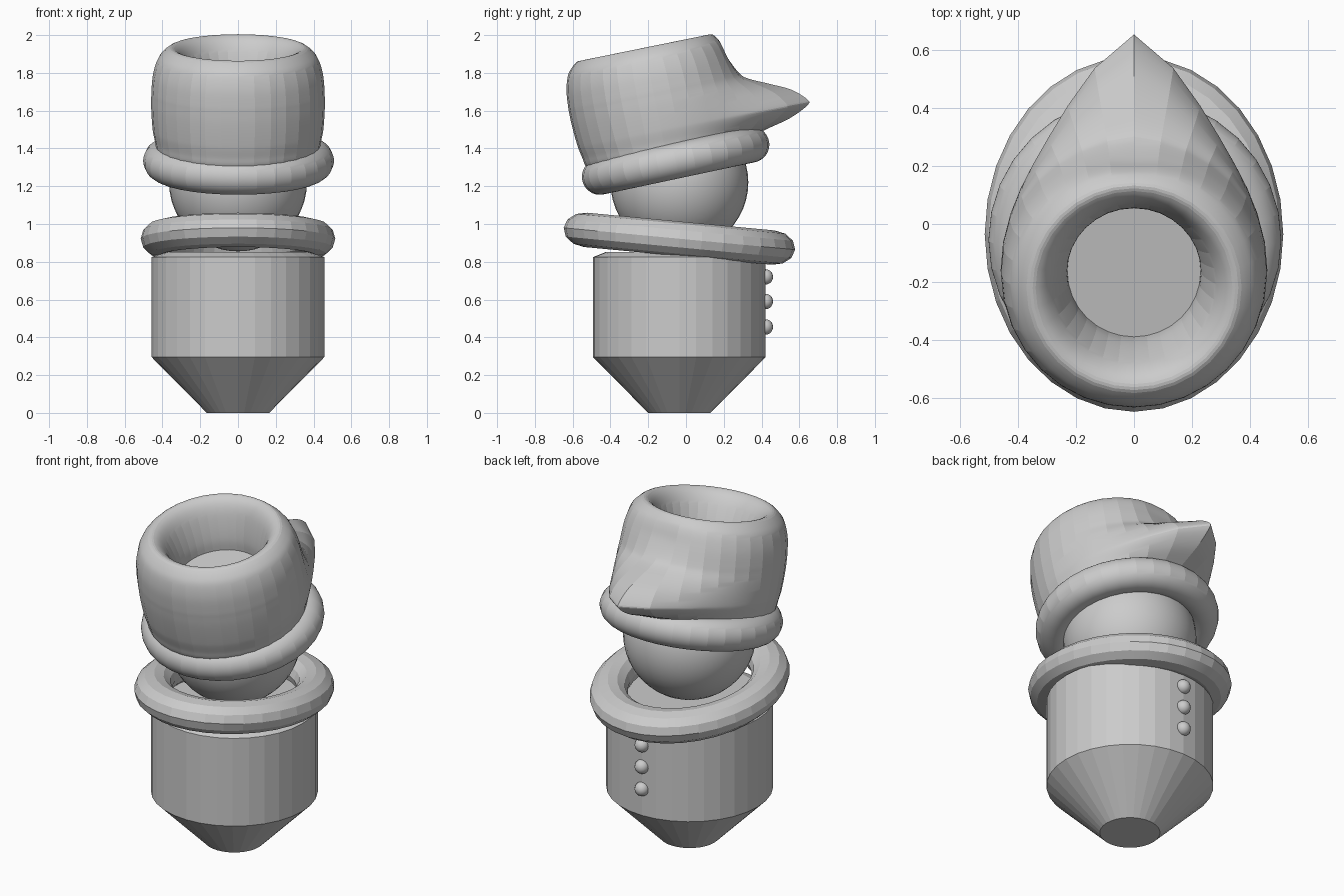
import bpy, bmesh
from math import sin, cos, pi, radians, exp
from mathutils import Vector

if "Cube" in bpy.data.objects:
    bpy.data.objects.remove(bpy.data.objects["Cube"])

SEG = 32


def loft(name, rings, cap_start, cap_end):
    """Skin a list of closed rings of points into one object."""
    bm = bmesh.new()
    rows = [[bm.verts.new(p) for p in ring] for ring in rings]
    n = len(rows[0])
    for a, b in zip(rows, rows[1:]):
        for i in range(n):
            j = (i + 1) % n
            bm.faces.new((a[i], a[j], b[j], b[i]))
    if cap_start:
        bm.faces.new(rows[0][::-1])
    if cap_end:
        bm.faces.new(rows[-1])
    mesh = bpy.data.meshes.new(name)
    bm.to_mesh(mesh)
    bm.free()
    ob = bpy.data.objects.new(name, mesh)
    bpy.context.collection.objects.link(ob)
    return ob


def smooth(ob, angle):
    bpy.ops.object.select_all(action='DESELECT')
    ob.select_set(True)
    bpy.context.view_layer.objects.active = ob
    bpy.ops.object.shade_smooth_by_angle(angle=radians(angle))


def ring(name, loc, tilt, major, minor, minor_seg, scale=(1, 1, 1)):
    bpy.ops.mesh.primitive_torus_add(
        location=loc, rotation=(radians(tilt), 0, 0), major_segments=SEG,
        minor_segments=minor_seg, major_radius=major, minor_radius=minor)
    ob = bpy.context.object
    ob.name = name
    ob.scale = scale
    return ob


def ball(name, loc, r, seg, rows):
    bpy.ops.mesh.primitive_uv_sphere_add(segments=seg, ring_count=rows, radius=r, location=loc)
    ob = bpy.context.object
    ob.name = name
    bpy.ops.object.shade_smooth()
    return ob


def refine(pts, steps):
    """Catmull-Rom refinement of a profile."""
    pts = [Vector(p) for p in pts]
    pad = [pts[0]] + pts + [pts[-1]]
    out = []
    for a, b, c, d in zip(pad, pad[1:], pad[2:], pad[3:]):
        for k in range(steps):
            t = k / steps
            out.append(0.5 * (2 * b + (c - a) * t + (2 * a - 5 * b + 4 * c - d) * t ** 2
                              + (3 * b - a - 3 * c + d) * t ** 3))
    return out + [pts[-1]]


# Body: tapered peg with a slight shoulder
angles = [2 * pi * i / SEG for i in range(SEG)]
body_profile = [(0.165, 0), (0.457, 0.295), (0.457, 0.825), (0.39, 0.852)]
body = loft("body", [[(r * sin(-a), r * cos(a), z) for a in angles]
                     for r, z in body_profile], True, True)
body.location.y = -0.035

# Buttons down the +y side
for i, z in enumerate((0.72, 0.59, 0.455)):
    ball(f"button_{i + 1}", (0, 0.42, z), 0.041, 16, 10)

# Head
ball("head", (0, -0.035, 1.22), 0.365, 40, 24)

# Collar: wide, slightly oval, tilted back
collar = ring("collar", (0, -0.035, 0.922), -5.4, 0.417, 0.098, 12, (1, 1.195, 0.93))
smooth(collar, 9)

# Hat band
band = ring("hat_band", (0.003, -0.055, 1.335), 12, 0.41, 0.095, 48)
smooth(band, 9)

# Hat: (round radius, height, peak radius, height); the peak is blended in towards +y
hat_profile = [
    (.40, 0, .44, .02), (.43, .05, .54, .05), (.438, .095, .68, .084),
    (.447, .14, .786, .133), (.451, .17, .79, .164), (.456, .23, .72, .229),
    (.459, .29, .619, .28), (.459, .34, .507, .333), (.458, .38, .464, .373),
    (.45, .46, .421, .463), (.43, .53, .405, .53), (.404, .57, .39, .571),
    (.36, .603, .36, .603), (.32, .588, .32, .588), (.285, .54, .285, .54),
    (.255, .46, .255, .46), (.235, .38, .235, .38), (.23, .32, .23, .32)]
rings = []
for r0, z0, r1, z1 in refine(hat_profile, 4):
    row = []
    for a in angles:
        off = min(a, 2 * pi - a) / radians(25)
        g = exp(-off ** 1.3)
        r = r0 + (r1 - r0) * g
        row.append((r * sin(-a), r * cos(a), z0 + (z1 - z0) * g))
    rings.append(row)
hat = loft("hat", rings, False, True)
hat.location = (0, -0.10, 1.342)
hat.rotation_euler.x = radians(11.5)
smooth(hat, 10)
